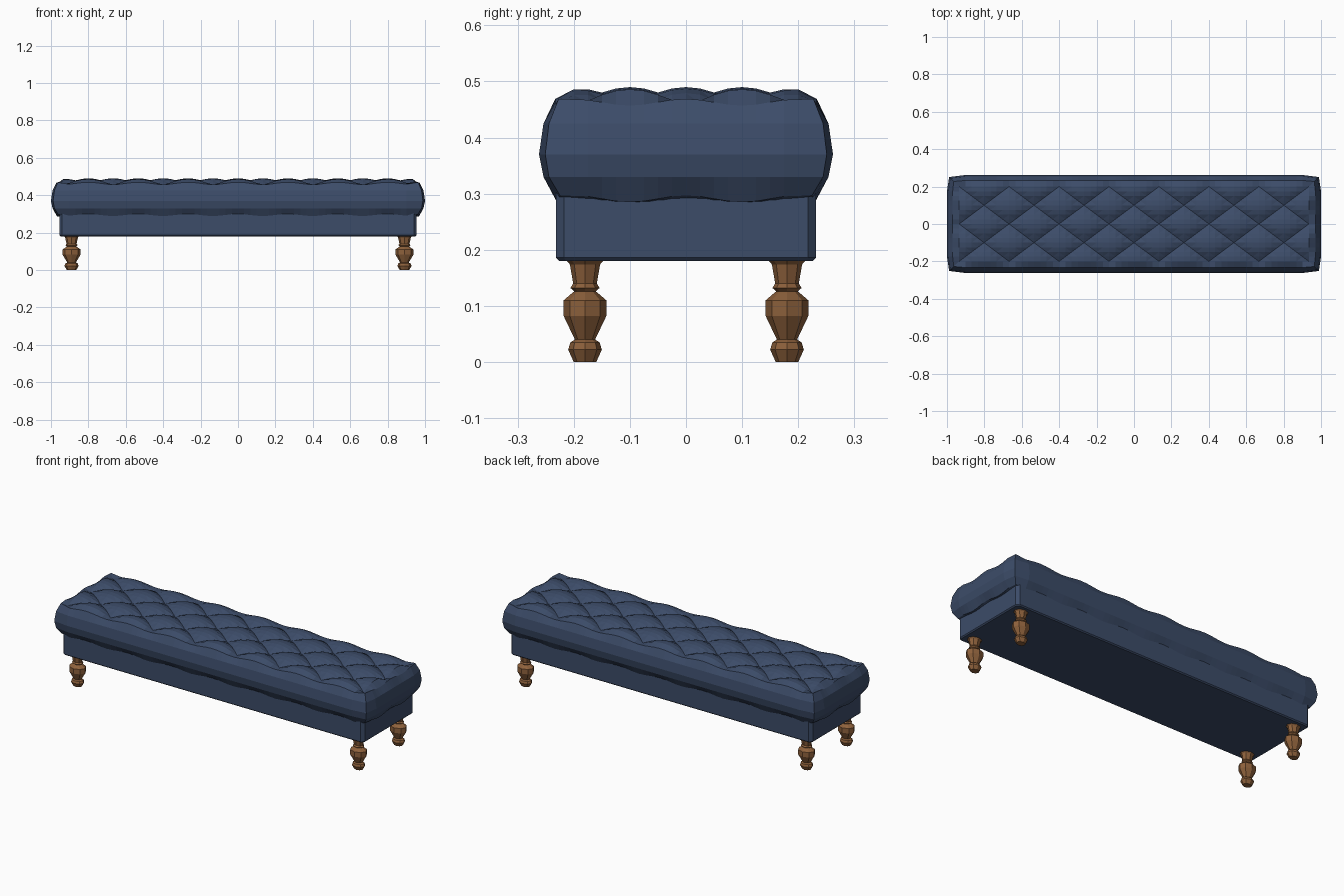
import bpy, bmesh, math

if "Cube" in bpy.data.objects:
    bpy.data.objects.remove(bpy.data.objects["Cube"])


def material(name, col):
    m = bpy.data.materials.new(name)
    m.diffuse_color = (*col, 1)
    m.use_nodes = True
    m.node_tree.nodes["Principled BSDF"].inputs["Base Color"].default_value = m.diffuse_color
    return m


navy = material("navy_fabric", (0.045, 0.072, 0.14))
wood = material("turned_wood", (0.27, 0.12, 0.045))


def finish(bm, name, mat):
    bmesh.ops.recalc_face_normals(bm, faces=bm.faces)
    me = bpy.data.meshes.new(name)
    bm.to_mesh(me)
    bm.free()
    me.materials.append(mat)
    ob = bpy.data.objects.new(name, me)
    bpy.context.collection.objects.link(ob)
    return ob


# Upholstered base with chamfered edges
bm = bmesh.new()
bmesh.ops.create_cube(bm, size=1)
for v in bm.verts:
    v.co.x *= 1.91
    v.co.y *= 0.464
    v.co.z = 0.18 if v.co.z < 0 else 0.32
up = [e for e in bm.edges if abs(e.verts[0].co.z - e.verts[1].co.z) > 0.1]
bmesh.ops.bevel(bm, geom=up, offset=0.015, segments=1, affect='EDGES')
low = [e for e in bm.edges if all(v.co.z < 0.19 for v in e.verts)]
bmesh.ops.bevel(bm, geom=low, offset=0.006, segments=1, affect='EDGES')
finish(bm, "base", navy)

# Button-tufted cushion: diamond quilted top grid, rounded sides in rings
PX, PY = 0.267, 0.2        # diamond width and depth
NX, NY = 56, 16
TX, TY = 0.935, 0.2        # half size of the quilted top


def tuft(x, y):
    u, v = x / PX + y / PY + 0.5, x / PX - y / PY + 0.5
    a, b = abs(math.sin(math.pi * u)), abs(math.sin(math.pi * v))
    return (a * b) ** 0.5 * 0.5 + (a + b) * 0.25   # 0 at button, 1 on pillow


def top_z(x, y):
    edge = max(0, (abs(x) - 0.8) / 0.135, (abs(y) - 0.14) / 0.06)
    return 0.457 + 0.033 * tuft(x, y) - 0.004 * min(edge, 1) ** 2


bm = bmesh.new()
grid = [[bm.verts.new((x, y, top_z(x, y)))
         for y in [TY * (2 * j / NY - 1) for j in range(NY + 1)]]
        for x in [TX * (2 * i / NX - 1) for i in range(NX + 1)]]
for i in range(NX):
    for j in range(NY):
        q = [grid[i][j], grid[i + 1][j], grid[i + 1][j + 1], grid[i][j + 1]]
        # split each quad along the crease direction
        k = (i + j) % 2
        bm.faces.new((q[k], q[k + 1], q[k + 2]))
        bm.faces.new((q[k], q[k + 2], q[(k + 3) % 4]))

loop = ([grid[i][0] for i in range(NX)] + [grid[NX][j] for j in range(NY)] +
        [grid[i][NY] for i in range(NX, 0, -1)] + [grid[0][j] for j in range(NY, 0, -1)])
flat = [v.co.copy() for v in loop]
# outward offset, height, wave strength
rings = [(0.033, 0.463, 0.006), (0.054, 0.425, 0.0), (0.062, 0.37, 0.0),
         (0.054, 0.33, 0.0), (0.03, 0.291, 0.006), (0.0, 0.285, 0.0)]
prev = loop
for d, z, wave in rings:
    ring = []
    for c in flat:
        ex, ey = abs(c.x) > TX - 1e-4, abs(c.y) > TY - 1e-4
        k = 0.82 if ex and ey else 1
        x = c.x + math.copysign(d * k * 1.05, c.x) * ex
        y = c.y + math.copysign(d * k, c.y) * ey
        w = math.cos(2 * math.pi * (c.y / PY if ex else c.x / PX))
        ring.append(bm.verts.new((x, y, z + wave * w)))
    n = len(ring)
    for i in range(n):
        bm.faces.new((prev[i], prev[(i + 1) % n], ring[(i + 1) % n], ring[i]))
    prev = ring
bm.faces.new(prev)
finish(bm, "tufted_cushion", navy)

# Turned legs: eight-sided lathe profile (radius, height)
profile = [(0.02, 0), (0.03, 0.022), (0.026, 0.035), (0.018, 0.04), (0.038, 0.082),
           (0.038, 0.11), (0.024, 0.122), (0.019, 0.126), (0.026, 0.132),
           (0.021, 0.14), (0.027, 0.174), (0.034, 0.182)]
SIDES = 8
for sx, nx in ((-1, "left"), (1, "right")):
    for sy, ny in ((-1, "front"), (1, "back")):
        bm = bmesh.new()
        rows = [[bm.verts.new((sx * 0.89 + 1.27 * r * math.cos(t), sy * 0.18 + r * math.sin(t), z))
                 for t in [2 * math.pi * s / SIDES for s in range(SIDES)]]
                for r, z in profile]
        for a, b in zip(rows, rows[1:]):
            for s in range(SIDES):
                t = (s + 1) % SIDES
                bm.faces.new((a[s], a[t], b[t], b[s]))
        bm.faces.new(rows[0])
        bm.faces.new(rows[-1])
        finish(bm, f"{ny}_{nx}_leg", wood)
